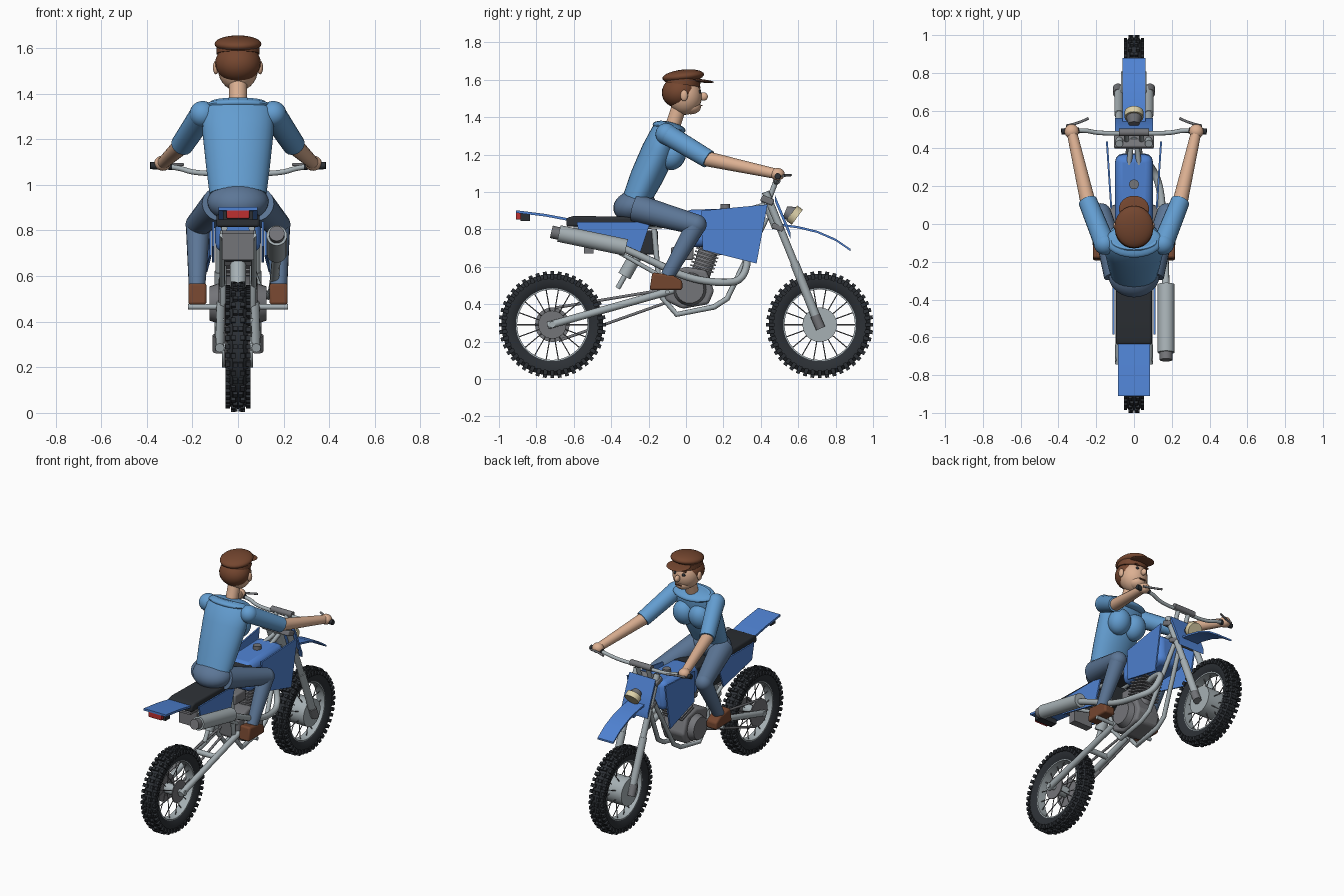
import bpy, bmesh, math
from mathutils import Vector, Matrix

cube = bpy.data.objects.get("Cube")
if cube:
    bpy.data.objects.remove(cube, do_unlink=True)


def material(name, hexcode):
    rgb = [int(hexcode[i:i + 2], 16) / 255 for i in (0, 2, 4)]
    col = [c / 12.92 if c < 0.04 else ((c + 0.055) / 1.055) ** 2.4 for c in rgb] + [1]
    m = bpy.data.materials.new(name)
    m.use_nodes = True
    m.diffuse_color = col
    m.node_tree.nodes["Principled BSDF"].inputs["Base Color"].default_value = col
    return m


PLASTIC = material("blue plastic", "4f82d2")
SHIRT = material("light blue cloth", "639dd0")
DENIM = material("denim", "5c7696")
SKIN = material("skin", "dcb092")
BROWN = material("brown", "74462f")
BLACK = material("black rubber", "2c3035")
METAL = material("light metal", "a6b0b4")
DARK = material("dark metal", "747579")
RED = material("red lens", "bf3030")
CREAM = material("cream lens", "dcd0a8")


def finish(name, bm, mat, bevel=0):
    bmesh.ops.recalc_face_normals(bm, faces=bm.faces)
    mesh = bpy.data.meshes.new(name)
    bm.to_mesh(mesh)
    bm.free()
    mesh.materials.append(mat)
    ob = bpy.data.objects.new(name, mesh)
    bpy.context.collection.objects.link(ob)
    if bevel:
        mod = ob.modifiers.new("Bevel", "BEVEL")
        mod.width, mod.segments = bevel, 3
    bpy.ops.object.select_all(action="DESELECT")
    ob.select_set(True)
    bpy.context.view_layer.objects.active = ob
    bpy.ops.object.shade_smooth_by_angle(angle=math.radians(40))
    return ob


def rod(name, p, q, r1, mat, r2=None, sides=20):
    p, q = Vector(p), Vector(q)
    bm = bmesh.new()
    m = Matrix.Translation((p + q) / 2) @ (q - p).to_track_quat("Z", "Y").to_matrix().to_4x4()
    bmesh.ops.create_cone(bm, cap_ends=True, segments=sides, radius1=r1,
                          radius2=r1 if r2 is None else r2, depth=(q - p).length, matrix=m)
    return finish(name, bm, mat)


def ball(name, c, size, mat, tilt=0):
    bm = bmesh.new()
    m = Matrix.Translation(c) @ Matrix.Rotation(math.radians(tilt), 4, "X") @ Matrix.Diagonal((*size, 1))
    bmesh.ops.create_uvsphere(bm, u_segments=24, v_segments=14, radius=1, matrix=m)
    return finish(name, bm, mat)


def box(name, c, size, mat, tilt=0, bevel=0):
    bm = bmesh.new()
    m = Matrix.Translation(c) @ Matrix.Rotation(math.radians(tilt), 4, "X") @ Matrix.Diagonal((*size, 1))
    bmesh.ops.create_cube(bm, size=1, matrix=m)
    return finish(name, bm, mat, bevel)


def loft(name, rings, mat):
    bm = bmesh.new()
    loops = [[bm.verts.new(p) for p in ring] for ring in rings]
    n = len(loops[0])
    for a, b in zip(loops, loops[1:]):
        for i in range(n):
            bm.faces.new((a[i], a[(i + 1) % n], b[(i + 1) % n], b[i]))
    bm.faces.new(loops[0])
    bm.faces.new(loops[-1])
    return finish(name, bm, mat)


def plate(name, pts, x0, x1, mat, bevel=0, flare=0):
    """Side outline of (y, z) points, extruded across x."""
    return loft(name, [[(x + flare * y, y, z) for y, z in pts] for x in (x0, x1)], mat) if not bevel else \
        bevelled(loft(name, [[(x, y, z) for y, z in pts] for x in (x0, x1)], mat), bevel)


def bevelled(ob, width):
    mod = ob.modifiers.new("Bevel", "BEVEL")
    mod.width, mod.segments = width, 3
    return ob


def strip(name, pts, half, mat, drop=0.01):
    return plate(name, pts + [(y, z - drop) for y, z in reversed(pts)], -half, half, mat)


def tube(name, pts, r, mat, curved=True):
    cu = bpy.data.curves.new(name, "CURVE")
    cu.dimensions, cu.bevel_depth, cu.bevel_resolution, cu.use_fill_caps = "3D", r, 3, True
    sp = cu.splines.new("NURBS" if curved else "POLY")
    sp.points.add(len(pts) - 1)
    for pt, co in zip(sp.points, pts):
        pt.co = (*co, 1)
    if curved:
        sp.order_u, sp.use_endpoint_u, sp.resolution_u = 3, True, 6
    cu.materials.append(mat)
    ob = bpy.data.objects.new(name, cu)
    bpy.context.collection.objects.link(ob)
    bpy.ops.object.select_all(action="DESELECT")
    ob.select_set(True)
    bpy.context.view_layer.objects.active = ob
    bpy.ops.object.convert(target="MESH")
    bpy.ops.object.shade_smooth_by_angle(angle=math.radians(50))


def lathe(name, profile, y, z, mat):
    """Closed (x, radius) profile turned about the axle."""
    bm = bmesh.new()
    vs = [bm.verts.new((x, y, z + r)) for x, r in profile]
    es = [bm.edges.new((vs[i - 1], vs[i])) for i in range(len(vs))]
    bmesh.ops.spin(bm, geom=vs + es, cent=(0, y, z), axis=(1, 0, 0), angle=math.tau, steps=48, use_merge=True)
    return finish(name, bm, mat)


# Wheels
AXLE = 0.29
for label, y in (("rear", -0.715), ("front", 0.715)):
    lathe(label + "_tyre", [(-.03, .195), (-.045, .22), (-.045, .25), (-.025, .272),
                            (.025, .272), (.045, .25), (.045, .22), (.03, .195)], y, AXLE, BLACK)
    lathe(label + "_rim", [(-.03, .188), (-.03, .2), (.03, .2), (.03, .188)], y, AXLE, METAL)
    bm = bmesh.new()
    for k in range(44):
        turn = Matrix.Translation((0, y, AXLE)) @ Matrix.Rotation(math.tau * k / 44, 4, "X")
        inner = 0.012 if k % 2 else 0.02
        for s in (-1, 1):
            for x, r, w in ((s * inner, .272, .02), (s * .045, .257, .018)):
                bmesh.ops.create_cube(bm, size=1, matrix=turn @ Matrix.Translation((x, 0, r))
                                      @ Matrix.Diagonal((w, .021, .028, 1)))
    finish(label + "_tread", bm, BLACK)
    for k in range(18):
        a, s = math.tau * k / 18, (-1) ** k
        d = Vector((0, math.cos(a), math.sin(a)))
        rod(label + "_spoke", Vector((s * .035, y, AXLE)) + d * .03, Vector((0, y, AXLE)) + d * .192, .003, DARK, sides=6)
    rod(label + "_axle", (-.1, y, AXLE), (.1, y, AXLE), .017, METAL)
    rod(label + "_hub", (-.045, y, AXLE), (.045, y, AXLE), .035, METAL)
rod("front_brake_drum", (-.07, .715, AXLE), (.065, .715, AXLE), .092, METAL, sides=32)
rod("rear_sprocket", (-.058, -.715, AXLE), (-.05, -.715, AXLE), .092, DARK, sides=32)
rod("rear_brake_disc", (.045, -.715, AXLE), (.052, -.715, AXLE), .075, DARK, sides=32)

# Chain
for y0, z0, y1, z1 in ((-.7, .38, -.1, .48), (-.68, .205, -.1, .41)):
    tube("chain_run", [(-.054, y0, z0), (-.054, y1, z1)], .008, DARK, False)

# Paired frame, fork and body parts
for s, side in ((1, "left"), (-1, "right")):
    rod(side + "_fork_tube", (s * .078, .425, 1.0), (s * .078, .6, .57), .02, METAL)
    rod(side + "_fork_slider", (s * .08, .58, .62), (s * .08, .715, .28), .024, METAL)
    rod(side + "_fork_lug", (s * .085, .69, .34), (s * .085, .72, .27), .026, DARK)
    rod(side + "_swingarm", (s * .075, -.05, .48), (s * .08, -.74, .285), .02, METAL)
    tube(side + "_cradle", [(s * .02, .43, .86), (s * .06, .22, .43), (s * .065, .15, .385),
                            (s * .065, -.05, .345), (s * .065, -.14, .45), (s * .065, -.17, .8)], .015, METAL, False)
    tube(side + "_top_rail", [(s * .015, .42, .93), (s * .05, .1, .84), (s * .065, -.2, .81), (s * .06, -.6, .81)], .014, METAL)
    tube(side + "_seat_stay", [(s * .07, -.1, .53), (s * .07, -.54, .78)], .012, METAL, False)
    plate(side + "_shroud", [(.083, .9), (.436, .933), (.377, .617), (.088, .69)],
          s * .11, s * .12, PLASTIC, flare=s * .065)
    plate(side + "_side_panel", [(-.585, .84), (-.19, .84), (-.25, .66), (-.56, .73)], s * .103, s * .113, PLASTIC)
    rod(side + "_foot_peg", (s * .06, -.1, .465), (s * .22, -.1, .465), .012, METAL)
    rod(side + "_engine_cover", (s * .08, .02, .48), (s * .125, .02, .48), .09, DARK, r2=.075, sides=24)
    rod(side + "_grip", (s * .29, .495, 1.082), (s * .385, .49, 1.085), .016, BLACK)
    tube(side + "_lever", [(s * .36, .52, 1.085), (s * .3, .53, 1.09), (s * .24, .56, 1.09)], .007, DARK)
    rod(side + "_bar_riser", (s * .04, .44, .95), (s * .04, .48, 1.055), .014, METAL)

# Bodywork
box("tank", (0, .18, .81), (.2, .38, .2), PLASTIC, 2, .04)
rod("tank_cap", (0, .21, .9), (0, .21, .935), .026, DARK)
plate("seat", [(-.64, .815), (-.64, .86), (-.6, .872), (-.2, .865), (.02, .895), (.05, .84), (-.1, .815)],
      -.095, .095, BLACK, .012)
strip("rear_fender", [(-.91, .902), (-.75, .882), (-.58, .85)], .085, PLASTIC, .014)
strip("front_fender", [(.47, .835), (.6, .817), (.7, .793), (.8, .75), (.88, .695)], .06, PLASTIC, .012)
strip("front_plate", [(.475, .985), (.515, .89), (.56, .78)], .1, PLASTIC, .035)
rod("headlight_shell", (0, .53, .895), (0, .57, .878), .03, DARK, r2=.045)
rod("headlight_lens", (0, .565, .887), (0, .595, .865), .05, CREAM)
box("tail_light", (0, -.895, .872), (.1, .03, .04), RED, 0, .006)
box("tail_light_mount", (0, -.86, .865), (.13, .05, .04), BLACK)
box("mud_flap", (0, -.52, .73), (.14, .05, .12), DARK)
strip("inner_fender", [(-.62, .8), (-.4, .8), (-.28, .66)], .07, DARK, .015)

# Steering
box("upper_clamp", (0, .435, .955), (.21, .07, .035), DARK, -22, .008)
box("lower_clamp", (0, .49, .81), (.2, .065, .03), DARK, -22, .008)
rod("steering_head", (0, .43, .96), (0, .49, .81), .03, METAL)
tube("handlebar", [(-.37, .49, 1.085), (-.27, .5, 1.08), (-.19, .48, 1.05), (0, .48, 1.05),
                   (.19, .48, 1.05), (.27, .5, 1.08), (.37, .49, 1.085)], .012, METAL)
rod("bar_pad", (-.08, .485, 1.06), (.08, .485, 1.06), .02, DARK)

# Engine, exhaust and shock
plate("crankcase", [(-.12, .56), (.0, .6), (.11, .58), (.15, .47), (.12, .4), (-.02, .375), (-.11, .42)],
      -.085, .085, DARK, .015)
for k in range(8):
    t = k / 7
    box("cooling_fin", (0, .085 + .045 * t, .59 + .13 * t), (.15, .13, .009), DARK, -18)
rod("cylinder", (0, .075, .55), (0, .14, .75), .052, DARK)
box("carburettor", (0, -.02, .67), (.07, .12, .07), DARK, 0, .01)
box("air_box", (0, -.23, .73), (.13, .16, .13), BLACK, 0, .01)
tube("exhaust_pipe", [(.02, .15, .68), (.04, .34, .69), (.09, .31, .53), (.14, .2, .51),
                      (.155, 0, .54), (.165, -.2, .64), (.17, -.36, .71)], .02, METAL)
rod("silencer", (.17, -.32, .703), (.17, -.68, .778), .045, METAL, sides=28)
rod("silencer_tip", (.17, -.67, .775), (.17, -.72, .787), .034, DARK)
rod("shock_body", (0, -.33, .55), (0, -.2, .78), .036, METAL)
rod("shock_shaft", (0, -.365, .485), (0, -.3, .6), .014, METAL)
rod("swingarm_bridge", (-.075, -.35, .395), (.075, -.35, .395), .018, METAL)

# Rider legs, boots and arms
for s, side in ((1, "left"), (-1, "right")):
    hip, knee, ankle = (s * .085, -.27, .915), (s * .175, .055, .825), (s * .18, -.1, .55)
    rod(side + "_thigh", hip, knee, .075, DENIM, r2=.055)
    ball(side + "_knee", knee, (.055,) * 3, DENIM)
    rod(side + "_shin", knee, ankle, .054, DENIM, r2=.036)
    plate(side + "_boot", [(-.18, .57), (-.07, .555), (-.02, .525), (-.02, .475), (-.195, .475)],
          s * .138, s * .218, BROWN, .012)
    shoulder, elbow, hand = (s * .155, -.105, 1.31), (s * .245, .12, 1.175), (s * .33, .49, 1.095)
    ball(side + "_shoulder", shoulder, (.058,) * 3, SHIRT)
    rod(side + "_sleeve", shoulder, elbow, .056, SHIRT, r2=.05)
    ball(side + "_elbow", elbow, (.04,) * 3, SKIN)
    rod(side + "_forearm", elbow, hand, .04, SKIN, r2=.027)
    ball(side + "_hand", hand, (.038, .038, .033), SKIN)
    ball(side + "_chest", (s * .06, -.07, 1.2), (.075, .07, .085), SHIRT, -20)
    ball(side + "_ear", (s * .097, -.01, 1.515), (.013, .02, .03), SKIN)
    ball(side + "_eye", (s * .033, .073, 1.535), (.012, .008, .01), BLACK)
    box(side + "_brow", (s * .035, .073, 1.56), (.035, .01, .008), BROWN)

# Rider body
ball("pelvis", (0, -.275, .925), (.135, .115, .085), DENIM, 12)
rings = []
for y, z, rx, ry in ((-.265, .96, .125, .075), (-.21, 1.08, .14, .088), (-.145, 1.22, .155, .092),
                     (-.11, 1.32, .16, .075), (-.09, 1.365, .12, .05)):
    rings.append([(rx * math.cos(a), y + .93 * ry * math.sin(a), z - .37 * ry * math.sin(a))
                  for a in (math.tau * k / 28 for k in range(28))])
loft("torso", rings, SHIRT)
ball("collar", (0, -.09, 1.345), (.15, .09, .03), SHIRT, -12)
rod("neck", (0, -.075, 1.34), (0, -.035, 1.46), .04, SKIN)

# Head and cap
ball("face", (0, -.005, 1.51), (.088, .09, .098), SKIN)
ball("jaw", (0, .025, 1.455), (.055, .055, .04), SKIN)
ball("nose", (0, .095, 1.51), (.016, .022, .022), SKIN)
box("mouth", (0, .083, 1.462), (.045, .008, .007), BROWN)
ball("hair", (0, -.035, 1.535), (.1, .095, .085), BROWN, 15)
ball("cap", (0, -.015, 1.618), (.103, .112, .036), BROWN, 6)
rod("cap_band", (0, -.02, 1.575), (0, -.015, 1.61), .095, BROWN, sides=28)
ball("cap_brim", (0, .08, 1.594), (.08, .07, .009), BROWN, -6)
